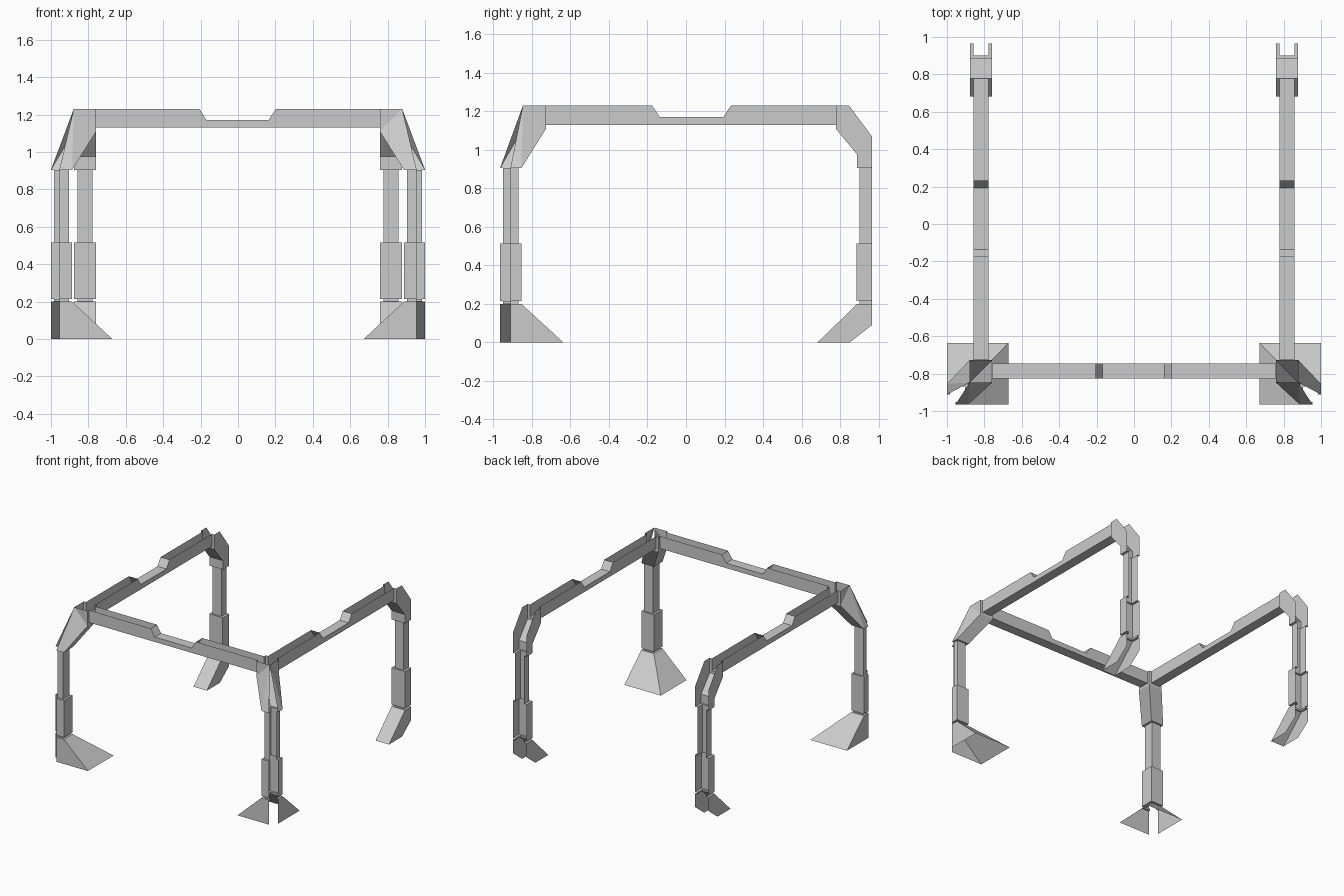
import bpy

if "Cube" in bpy.data.objects:
    bpy.data.objects.remove(bpy.data.objects["Cube"])

WIDE, NARROW = 0.06, 0.04      # half widths of sleeves and slim spans
CX, CY = 0.818, -0.787         # centre lines of side rails and front rail
TOP = 1.23


def make(name, verts, faces, mirror=True):
    me = bpy.data.meshes.new(name)
    me.from_pydata(verts, [], faces)
    me.update()
    ob = bpy.data.objects.new(name, me)
    bpy.context.collection.objects.link(ob)
    if mirror:
        m = ob.modifiers.new("Mirror", 'MIRROR')
        m.use_axis = (True, False, False)
        m.use_mirror_merge = False
    return ob


def loft(name, sections, lids=(), mirror=True):
    """Open sheet through equal-length sections; lids close the open side of a span."""
    n = len(sections[0])
    verts = [p for s in sections for p in s]
    faces = []
    for k in range(len(sections) - 1):
        a, b = k * n, (k + 1) * n
        for i in range(n - 1):
            faces.append((a + i, a + i + 1, b + i + 1, b + i))
        if k in lids:
            faces.append((a + n - 1, a, b, b + n - 1))
    return make(name, verts, faces, mirror)


def side_u(half, out, web):
    """U channel section at the left side; out and web are (y, z)."""
    l, r = -CX - half, -CX + half
    return [(l, *out), (l, *web), (r, *web), (r, *out)]


def front_u(half, x, out, web):
    f, b = CY - half, CY + half
    return [(x, f, out), (x, f, web), (x, b, web), (x, b, out)]


# Back legs: channel open towards the rear, with foot, sleeve and upper elbow
B = 0.966
back = [
    (WIDE, (0.85, 0), (0.683, 0)),
    (WIDE, (B, 0.09), (0.776, 0.09)),
    (WIDE, (B, 0.2), (0.888, 0.2)),
    (NARROW, (B, 0.2), (0.9, 0.2)),
    (NARROW, (B, 0.215), (0.9, 0.215)),
    (WIDE, (B, 0.215), (0.886, 0.215)),
    (WIDE, (B, 0.515), (0.886, 0.515)),
    (NARROW, (B, 0.515), (0.9, 0.515)),
    (NARROW, (B, 0.905), (0.9, 0.905)),
    (WIDE, (B, 0.905), (0.888, 0.905)),
    (WIDE, (B, 1.07), (0.888, 0.977)),
    (WIDE, (0.847, TOP), (0.778, 1.11)),
    (WIDE, (0.778, TOP), (0.778, 1.11)),
    (NARROW, (0.778, TOP), (0.778, 1.13)),
]
loft("back_leg", [side_u(*s) for s in back])

# Side rails: open-topped channel with a closed notch in the middle
YE = CY + WIDE
rail = [(0.778, TOP), (0.233, TOP), (0.193, 1.17), (-0.135, 1.17), (-0.175, TOP), (YE, TOP)]
secs = [side_u(NARROW, (y, z), (y, 1.13)) for y, z in rail]
secs.append(side_u(WIDE, (YE, TOP), (YE, 1.11)))
loft("side_rail", secs, lids=(1, 2, 3))

# Front rail
XE = -CX + WIDE
rail = [(XE, TOP), (-0.206, TOP), (-0.168, 1.17), (0.163, 1.17), (0.202, TOP), (-XE, TOP)]
secs = [front_u(NARROW, x, z, 1.13) for x, z in rail]
secs.insert(0, front_u(WIDE, XE, TOP, 1.11))
secs.append(front_u(WIDE, -XE, TOP, 1.11))
loft("front_rail", secs, lids=(2, 3, 4), mirror=False)


# Front corner legs: square tube with its outer corner left open
def corner(z, x0, x1, y0, y1):
    return [(-0.955, y0, z), (x1, y0, z), (x1, y1, z), (x0, y1, z), (x0, -0.912, z)]


wide = (-1.0, -0.887, -0.966, -0.855)
slim = (-0.984, -0.904, -0.951, -0.869)
foot = (-1.0, -0.672, -0.966, -0.637)
levels = [(0, foot), (0.2, wide), (0.2, slim), (0.215, slim), (0.215, wide),
          (0.515, wide), (0.515, slim), (0.905, slim), (0.905, wide)]
loft("front_leg", [corner(z, *s) for z, s in levels])

# Front corner elbows joining leg, front rail and side rail
x0, x1, y0, y1 = -CX - WIDE, XE, CY - WIDE, YE
verts = [(x0, y0, TOP), (x1, y0, TOP), (x1, y0, 1.11), (x1, y1, 1.11),
         (x0, y1, 1.11), (x0, y1, TOP)] + corner(0.905, *wide)
A, Bf, C, P, C2, B2, E, D, I, D2, E2 = range(11)
make("corner_elbow", verts, [
    (A, E, D), (A, D, C), (A, C, Bf),
    (D, I, P, C), (I, D2, C2, P),
    (A, B2, C2), (A, C2, D2), (A, D2, E2)])
